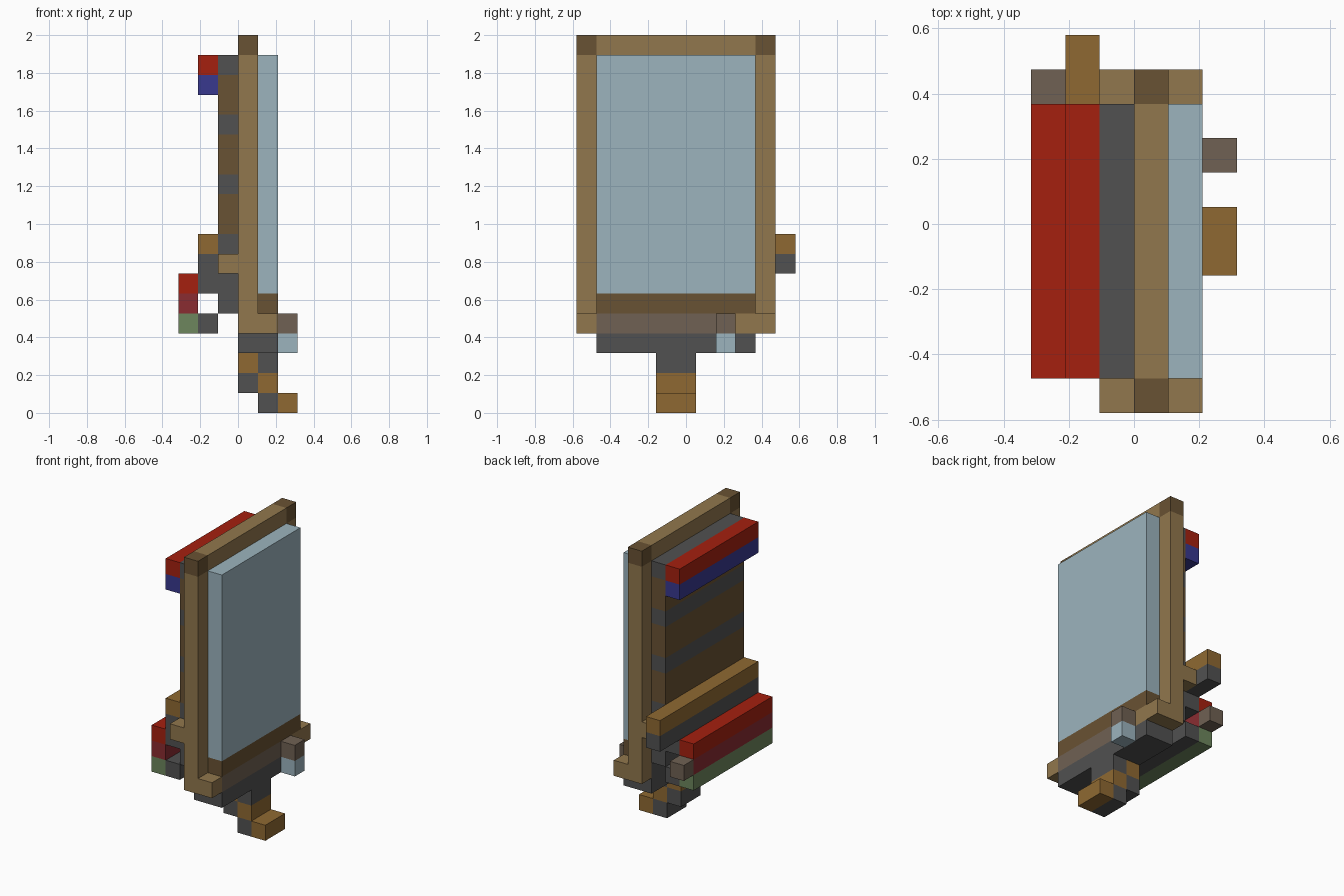
import bpy
import bmesh
from mathutils import Matrix, Vector

default_cube = bpy.data.objects.get("Cube")
if default_cube:
    bpy.data.objects.remove(default_cube, do_unlink=True)

UNIT = 2 / 19          # edge of one building block
DEPTH_CENTRE = 5.5     # block row that lies on y = 0
BODY = (1, 9)          # rows between the two posts
PEDAL = (4, 6)         # rows of the narrow support


def linear(channel):
    c = channel / 255
    return c / 12.92 if c <= 0.04045 else ((c + 0.055) / 1.055) ** 2.4


def make_material(name, hex_colour):
    rgb = [linear(c) for c in bytes.fromhex(hex_colour)]
    mat = bpy.data.materials.new(name)
    mat.use_nodes = True
    mat.diffuse_color = (*rgb, 1)
    for node in mat.node_tree.nodes:
        if node.type == 'BSDF_PRINCIPLED':
            node.inputs["Base Color"].default_value = (*rgb, 1)
    return mat


tan = make_material("tan wood", "91774d")
brown = make_material("dark brown wood", "695233")
amber = make_material("amber wood", "8f6932")
taupe = make_material("taupe", "706153")
grey = make_material("dark grey", "515151")
pane = make_material("pale blue", "9cb4be")
red = make_material("red", "a5200f")
wine = make_material("wine red", "8a2c31")
blue = make_material("blue", "38388f")
green = make_material("moss green", "6d865d")


def block(name, mat, x, y, z):
    """Box spanning the given block ranges; a single number means one block."""
    spans = [s if isinstance(s, tuple) else (s, s + 1) for s in (x, y, z)]
    size = Vector([(b - a) * UNIT for a, b in spans])
    centre = Vector([(a + b) / 2 * UNIT for a, b in spans])
    centre.y -= DEPTH_CENTRE * UNIT
    bm = bmesh.new()
    bmesh.ops.create_cube(bm, size=1, matrix=Matrix.Diagonal((*size, 1)))
    mesh = bpy.data.meshes.new(name)
    bm.to_mesh(mesh)
    bm.free()
    mesh.materials.append(mat)
    obj = bpy.data.objects.new(name, mesh)
    obj.location = centre
    bpy.context.collection.objects.link(obj)


# Frame: posts, corners, feet and lugs on both ends
for side, row in (("front", 0), ("back", 9)):
    block(side + "_post", tan, 0, row, (4, 18))
    block(side + "_corner", brown, 0, row, 18)
    block(side + "_foot", tan, 1, row, 4)
    block(side + "_lug", tan, -1, row, 7)
block("top_rail", tan, 0, BODY, 18)
block("frame_core", tan, 0, BODY, (5, 18))

# Pane and the sill below it
block("pane", pane, 1, BODY, (6, 18))
block("sill", brown, 1, BODY, 5)
block("lower_rail", taupe, 1, (1, 8), 4)
block("lower_rail_end", tan, 1, 8, 4)
block("core_base", grey, 0, BODY, 4)
block("base", grey, (0, 2), BODY, 3)
block("tap", taupe, 2, 7, 4)
block("tap_outlet", pane, 2, 7, 3)

# Striped panel behind the frame
for z in (8, 11, 14, 17):
    block("panel_band", grey, -1, BODY, z)
for z in (9, 12, 15):
    block("panel_board", brown, -1, BODY, (z, z + 2))
block("panel_base", grey, -1, BODY, (5, 8))

# Upper roll
block("upper_roll_top", red, -2, BODY, 17)
block("upper_roll_bottom", blue, -2, BODY, 16)

# Ledge with overhanging handle
block("ledge", amber, -2, (1, 11), 8)
block("ledge_support", grey, -2, (1, 11), 7)
block("upper_bracket", grey, -2, BODY, 6)

# Lower roll with its knob
for name, mat, z in (("top", red, 6), ("middle", wine, 5), ("bottom", green, 4)):
    block("lower_roll_" + name, mat, -3, BODY, z)
block("lower_bracket", grey, -2, BODY, 4)
block("roll_knob", taupe, -3, 9, 5)

# Stepped support under the base
for name, mat, x, z in (("upper_back", amber, 0, 2), ("upper_front", grey, 1, 2),
                        ("middle_back", grey, 0, 1), ("middle_front", amber, 1, 1),
                        ("lower_back", grey, 1, 0), ("lower_front", amber, 2, 0)):
    block("support_" + name, mat, x, PEDAL, z)
